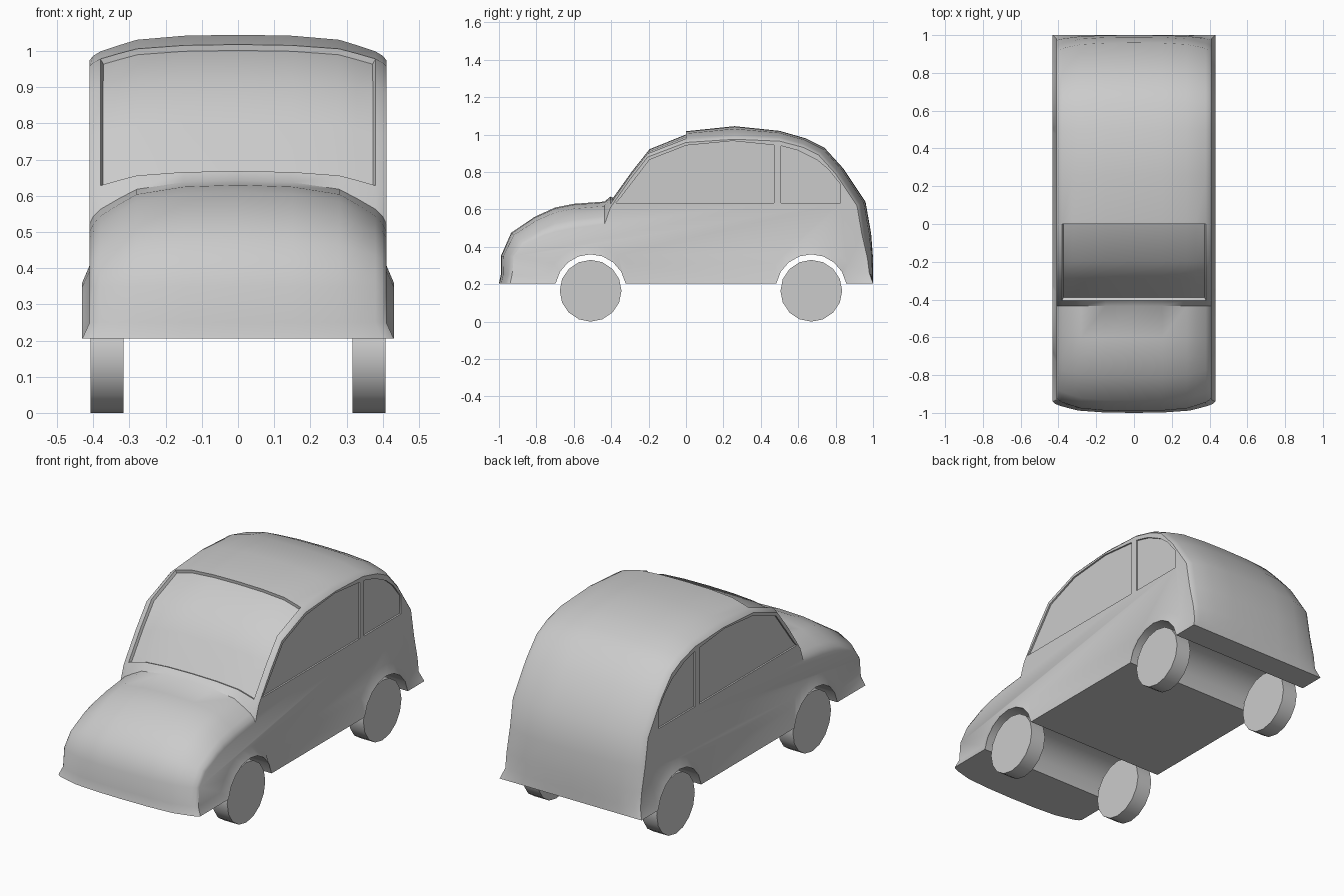
import bpy, bmesh, math

if "Cube" in bpy.data.objects:
    bpy.data.objects.remove(bpy.data.objects["Cube"])

# Centre-line stations, nose to tail: y, z, fall-off at the side edge, width factor
STATIONS = [
    (-1.0, .205, .06, 1.05), (-.99, .25, .06, 1), (-.99, .35, .07, 1), (-.935, .475, .09, 1),
    (-.81, .56, .11, 1), (-.70, .61, .13, 1), (-.60, .63, .13, 1), (-.435, .642, .12, 1),
    (-.405, .668, .06, 1), (-.30, .815, .055, 1), (-.205, .935, .055, 1), (.0, 1.018, .06, 1),
    (.26, 1.045, .07, 1), (.50, 1.02, .055, 1), (.64, .98, .05, 1), (.74, .93, .05, 1),
    (.84, .82, .05, 1), (.96, .64, .05, 1), (.99, .47, .05, 1), (1.0, .34, .03, 1),
    (1.0, .26, .02, 1), (1.0, .205, .0, 1.05)]
GLASS = (8, 11)                       # windshield stations
HALF = [(.15, .04), (.28, .2), (.33, .42), (.38, .66), (.40, .83), (.41, 1)]
COLS = [(-x, f) for x, f in reversed(HALF)] + [(0, 0)] + HALF
AXLES = (-.51, .67)
WHEEL_R = .165


def arc(cy, cz, r, a0, a1, n=9):
    out = []
    for i in range(n):
        a = math.radians(a0 + (a1 - a0) * i / (n - 1))
        out.append((cy + r * math.cos(a), cz + r * math.sin(a)))
    return out


def inward(i):
    y = STATIONS[i][0]
    if abs(y) > .98:
        return (-math.copysign(1, y), 0)
    if -.75 < y < .55:
        return (0, -1)
    a, b = STATIONS[i - 1], STATIONS[i + 1]
    ty, tz = b[0] - a[0], b[1] - a[1]
    l = math.hypot(ty, tz)
    return (tz / l, -ty / l)


def finish(name, bm):
    me = bpy.data.meshes.new(name)
    bm.to_mesh(me)
    bm.free()
    ob = bpy.data.objects.new(name, me)
    bpy.context.collection.objects.link(ob)
    return ob


def select(ob):
    bpy.ops.object.select_all(action='DESELECT')
    ob.select_set(True)
    bpy.context.view_layer.objects.active = ob


# Body shell: crowned skin lofted over the centre line
bm = bmesh.new()
rows = []
for i, (y, z, fall, w) in enumerate(STATIONS):
    dy, dz = inward(i)
    rows.append([bm.verts.new((x * w, y + dy * fall * f, z + dz * fall * f)) for x, f in COLS])
glass = []
for i in range(len(rows) - 1):
    for j in range(len(COLS) - 1):
        f = bm.faces.new((rows[i][j], rows[i][j + 1], rows[i + 1][j + 1], rows[i + 1][j]))
        if GLASS[0] <= i < GLASS[1] and max(abs(COLS[j][0]), abs(COLS[j + 1][0])) < .385:
            glass.append(f)

# Flared sills and wheel arches, then flat sides
band = arc(AXLES[0], .17, .24, 160, 36) + arc(AXLES[1], .17, .24, 144, 20)
lower = arc(AXLES[0], .17, .19, 169.4, 10.6) + arc(AXLES[1], .17, .19, 169.4, 10.6)
sills = []
for side, col in ((-1, 0), (1, -1)):
    edge = [r[col] for r in rows]
    B = [edge[1]] + [bm.verts.new((side * .41, y, z)) for y, z in band] + [edge[-2]]
    L = [edge[0]] + [bm.verts.new((side * .4305, y, z)) for y, z in lower] + [edge[-1]]
    for k in range(len(B) - 1):
        bm.faces.new((B[k], B[k + 1], L[k + 1], L[k]))
    bm.faces.new(edge[1:-1] + B[-2:0:-1])
    sills.append(L)

# Underside with full-width wheel tunnels
P, Q = sills
bm.faces.new(rows[0] + [Q[1], P[1]])
for k in range(1, len(P) - 2):
    bm.faces.new((P[k], P[k + 1], Q[k + 1], Q[k]))
bm.faces.new(rows[-1] + [Q[-2], P[-2]])
bmesh.ops.recalc_face_normals(bm, faces=bm.faces)

# Recessed windshield
bmesh.ops.inset_region(bm, faces=glass, thickness=.004, depth=-.016, use_even_offset=True)
body = finish("car_body", bm)

# Recessed side windows
WINDOWS = [
    [(-.375, .635), (-.352, .66), (-.195, .865), (0, .942), (.25, .966), (.47, .944), (.47, .635)],
    [(.507, .635), (.507, .94), (.6, .915), (.7, .865), (.76, .815), (.825, .735), (.825, .635)]]
bm = bmesh.new()
for side in (-1, 1):
    for outline in WINDOWS:
        face = bm.faces.new([bm.verts.new((side * .401, y, z)) for y, z in outline])
        ext = bmesh.ops.extrude_face_region(bm, geom=[face], use_keep_orig=True)
        bmesh.ops.translate(bm, vec=(side * .08, 0, 0),
                            verts=[v for v in ext['geom'] if isinstance(v, bmesh.types.BMVert)])
bmesh.ops.recalc_face_normals(bm, faces=bm.faces)
cutter = finish("window_cutter", bm)
cutter.hide_render = True
mod = body.modifiers.new("windows", 'BOOLEAN')
mod.operation = 'DIFFERENCE'
mod.solver = 'EXACT'
mod.object = cutter
select(body)
bpy.ops.object.modifier_apply(modifier=mod.name)
bpy.data.objects.remove(cutter)
bpy.ops.object.shade_smooth_by_angle(angle=math.radians(40))

# Wheels
for y, end in zip(AXLES, ("front", "rear")):
    for side, label in ((-1, "right"), (1, "left")):
        bpy.ops.mesh.primitive_cylinder_add(vertices=16, radius=WHEEL_R, depth=.09,
                                            location=(side * .362, y, WHEEL_R),
                                            rotation=(0, math.pi / 2, 0))
        wheel = bpy.context.object
        wheel.name = f"{end}_{label}_wheel"
        select(wheel)
        bpy.ops.object.shade_smooth_by_angle(angle=math.radians(40))
